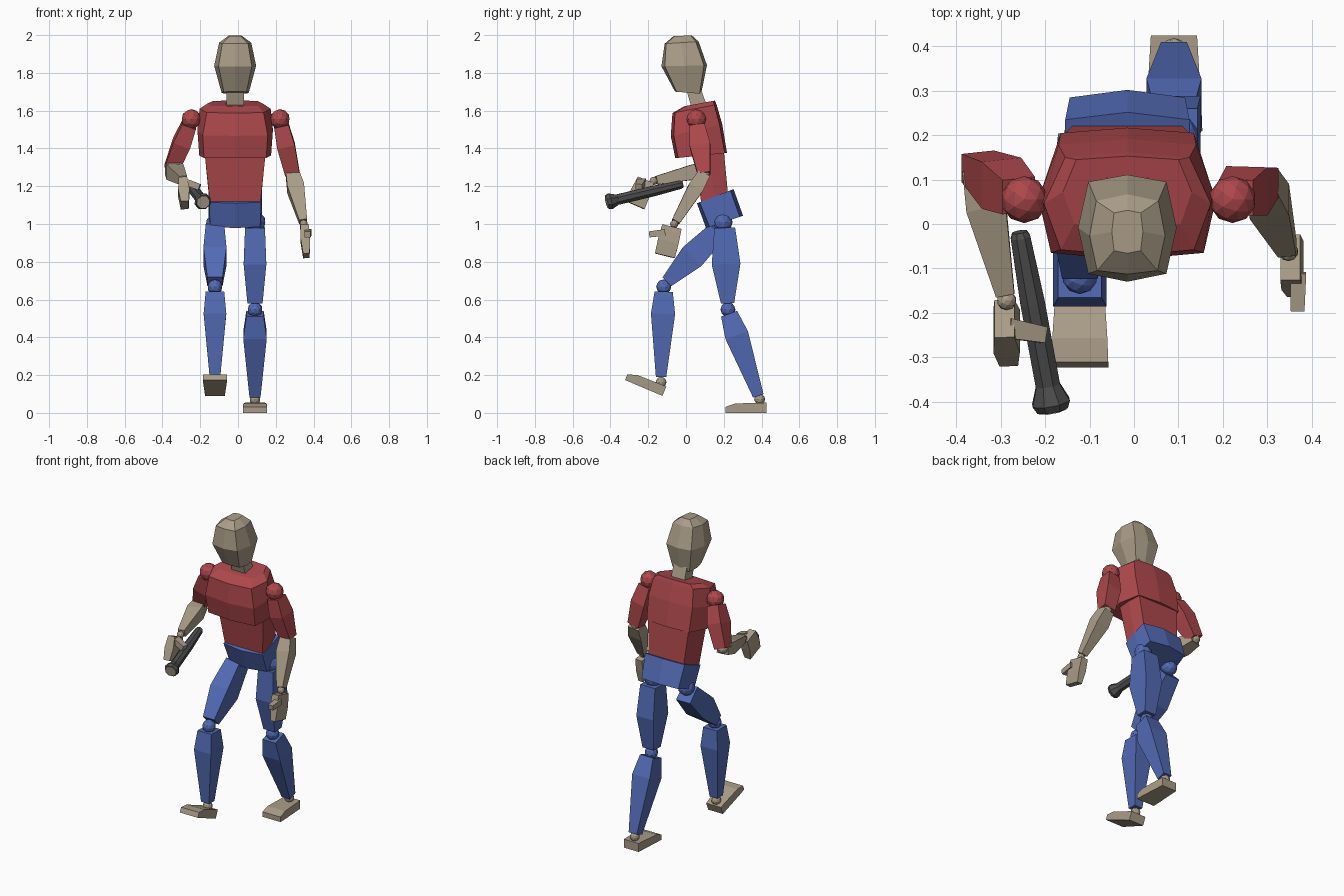
import bpy, bmesh, math
from mathutils import Vector as V

if "Cube" in bpy.data.objects:
    bpy.data.objects.remove(bpy.data.objects["Cube"])

CX = -0.015  # body centre line


def material(name, rgb):
    m = bpy.data.materials.new(name)
    m.diffuse_color = (*rgb, 1)
    m.use_nodes = True
    m.node_tree.nodes["Principled BSDF"].inputs["Base Color"].default_value = m.diffuse_color
    return m


SKIN = material("tan", (0.40, 0.335, 0.245))
RED = material("red", (0.42, 0.065, 0.072))
BLUE = material("blue", (0.085, 0.145, 0.46))
GREY = material("dark_grey", (0.075, 0.075, 0.077))


def add(name, bm, mat):
    bmesh.ops.recalc_face_normals(bm, faces=bm.faces)
    me = bpy.data.meshes.new(name)
    bm.to_mesh(me)
    bm.free()
    me.materials.append(mat)
    ob = bpy.data.objects.new(name, me)
    bpy.context.collection.objects.link(ob)
    return ob


def loft(name, rings, mat):
    """Skin a list of point rings and cap both ends."""
    bm = bmesh.new()
    vs = [[bm.verts.new(p) for p in r] for r in rings]
    n = len(vs[0])
    for a, b in zip(vs, vs[1:]):
        for i in range(n):
            j = (i + 1) % n
            bm.faces.new((a[i], a[j], b[j], b[i]))
    bm.faces.new(vs[0])
    bm.faces.new(vs[-1])
    return add(name, bm, mat)


def section(front, back, wf, wm, wb, bulge=(0.0, 0.0), mid=None):
    """Eight point body section; front and back are (y, z)."""
    f, b = V((0, *front)), V((0, *back))
    m = V((0, *mid)) if mid else (f + b) / 2
    d = (b - f).normalized()
    fc, bc = f - d * bulge[0], b + d * bulge[1]
    pts = [(-wf, f), (0, fc), (wf, f), (wm, m), (wb, b), (0, bc), (-wb, b), (-wm, m)]
    return [V((CX + x, p.y, p.z)) for x, p in pts]


def limb(name, p0, p1, stations, mat, side=(1, 0, 0)):
    """Four sided limb; stations are (t, width along side, depth)."""
    p0, p1 = V(p0), V(p1)
    ax = (p1 - p0).normalized()
    u = V(side)
    u = (u - ax * u.dot(ax)).normalized()
    v = ax.cross(u)
    rings = []
    for t, w, d in stations:
        c = p0.lerp(p1, t)
        rings.append([c + u * w / 2 * a + v * d / 2 * b
                      for a, b in ((-1, -1), (1, -1), (1, 1), (-1, 1))])
    return loft(name, rings, mat)


def ball(name, c, r, mat):
    bm = bmesh.new()
    bmesh.ops.create_icosphere(bm, subdivisions=2, radius=r)
    bmesh.ops.translate(bm, verts=bm.verts, vec=c)
    return add(name, bm, mat)


def foot(name, x, heel, pitch):
    """Wedge foot from the heel's (y, z), toe raised by pitch."""
    a = math.radians(pitch)
    f, n = V((0, -math.cos(a), math.sin(a))), V((0, math.sin(a), math.cos(a)))
    o = V((x, *heel))
    rings = []
    for s, h, w in ((0, 0.054, 0.052), (0.165, 0.05, 0.062), (0.215, 0.032, 0.064)):
        p = o + f * s
        rings.append([p + V((-w, 0, 0)), p + V((w, 0, 0)),
                      p + V((w, 0, 0)) + n * h, p + V((-w, 0, 0)) + n * h])
    loft(name, rings, SKIN)


# Head and neck
loft("head", [
    section((-0.05, 1.70), (0.072, 1.69), 0.06, 0.072, 0.06, (0.008, 0.008)),
    section((-0.112, 1.835), (0.095, 1.84), 0.088, 0.111, 0.088, (0.018, 0.016)),
    section((-0.105, 1.955), (0.052, 1.965), 0.068, 0.085, 0.07, (0.008, 0.015)),
    section((-0.06, 1.995), (0.025, 1.998), 0.03, 0.035, 0.03, (0.006, 0.006)),
], SKIN)
limb("neck", (CX, 0.07, 1.62), (CX, 0.035, 1.73),
     ((0, 0.095, 0.08), (1, 0.092, 0.075)), SKIN)

# Torso
loft("chest", [
    section((-0.042, 1.35), (0.205, 1.375), 0.165, 0.19, 0.15, (0.015, 0.012)),
    section((-0.065, 1.47), (0.178, 1.525), 0.172, 0.2, 0.155, (0.016, 0.014)),
    section((-0.058, 1.59), (0.15, 1.63), 0.15, 0.188, 0.14, (0.014, 0.012)),
    section((0.0, 1.625), (0.145, 1.652), 0.12, 0.145, 0.115, (0.01, 0.008)),
], RED)
loft("abdomen", [
    section((0.085, 1.08), (0.225, 1.13), 0.13, 0.135, 0.12),
    section((0.045, 1.36), (0.20, 1.39), 0.16, 0.16, 0.145),
], RED)
loft("pelvis", [
    section((0.125, 0.985), (0.285, 1.038), 0.132, 0.142, 0.13, (0.02, 0.018)),
    section((0.072, 1.115), (0.235, 1.178), 0.138, 0.142, 0.14, (0.015, 0.018)),
], BLUE)

# Forward leg
X = -0.122
ball("front_hip", (X, 0.17, 1.0), 0.05, BLUE)
limb("front_thigh", (X, 0.165, 0.96), (X, -0.1, 0.695),
     ((0, 0.098, 0.11), (0.5, 0.122, 0.14), (1, 0.08, 0.066)), BLUE)
ball("front_knee", (X, -0.118, 0.667), 0.04, BLUE)
limb("front_shin", (X, -0.118, 0.642), (X, -0.132, 0.19),
     ((0, 0.098, 0.096), (0.26, 0.12, 0.128), (1, 0.056, 0.055)), BLUE)
ball("front_ankle", (X, -0.132, 0.162), 0.029, SKIN)
foot("front_foot", X, (-0.125, 0.09), 23)

# Trailing leg
X = 0.09
ball("rear_hip", (X + 0.005, 0.195, 1.01), 0.052, BLUE)
limb("rear_thigh", (X, 0.205, 0.98), (X, 0.22, 0.58),
     ((0, 0.105, 0.11), (0.48, 0.12, 0.152), (1, 0.08, 0.07)), BLUE)
ball("rear_knee", (X, 0.222, 0.547), 0.04, BLUE)
limb("rear_shin", (X, 0.228, 0.525), (X, 0.383, 0.09),
     ((0, 0.092, 0.09), (0.26, 0.124, 0.126), (1, 0.058, 0.058)), BLUE)
ball("rear_ankle", (X, 0.39, 0.072), 0.029, SKIN)
foot("rear_foot", X, (0.425, 0.0), 0)

# Arms: shoulder, elbow, wrist for each side
for side, sh, el, wr in (
        ("hanging", (0.222, 0.055, 1.555), (0.288, 0.095, 1.265), (0.348, -0.062, 1.0)),
        ("holding", (-0.247, 0.055, 1.555), (-0.352, 0.13, 1.295), (-0.287, -0.172, 1.228))):
    s, e, w = V(sh), V(el), V(wr)
    ball(side + "_shoulder", s, 0.053, RED)
    limb(side + "_upper_arm", s.lerp(e, 0.12), e,
         ((0, 0.078, 0.08), (0.42, 0.095, 0.11), (1, 0.078, 0.066)), RED)
    ball(side + "_elbow", e, 0.032, SKIN)
    limb(side + "_forearm", e, e.lerp(w, 0.95),
         ((0, 0.07, 0.066), (0.3, 0.09, 0.082), (1, 0.042, 0.045)), SKIN)
    ball(side + "_wrist", w, 0.022, SKIN)

# Hands
limb("hanging_palm", (0.352, -0.075, 0.985), (0.362, -0.112, 0.832),
     ((0, 0.045, 0.105), (0.5, 0.05, 0.112), (1, 0.034, 0.108)), SKIN)
limb("hanging_thumb", (0.37, -0.11, 0.955), (0.368, -0.195, 0.945),
     ((0, 0.036, 0.035), (1, 0.032, 0.032)), SKIN)
limb("holding_palm", (-0.292, -0.213, 1.232), (-0.282, -0.27, 1.1),
     ((0, 0.045, 0.092), (0.5, 0.06, 0.105), (1, 0.042, 0.11)), SKIN)
limb("holding_thumb", (-0.285, -0.235, 1.225), (-0.203, -0.25, 1.195),
     ((0, 0.045, 0.036), (1, 0.036, 0.034)), SKIN, (0, 1, 0))

# Torch: tail, barrel and flared head around one axis
a, b = V((-0.258, -0.018, 1.211)), V((-0.184, -0.418, 1.116))
ax = (b - a).normalized()
u = ax.cross(V((0, 0, 1))).normalized()
v = ax.cross(u)


def circle(t, r):
    c = a.lerp(b, t)
    return [c + (u * math.cos(k) + v * math.sin(k)) * r
            for k in (math.pi / 8 + i * math.pi / 4 for i in range(8))]


loft("torch_body", [circle(*p) for p in (
    (0, 0.018), (0.03, 0.024), (0.4, 0.03), (0.86, 0.03))], GREY)
loft("torch_head", [circle(*p) for p in (
    (0.85, 0.027), (0.96, 0.046), (1, 0.038))], GREY)
loft("torch_lens", [circle(0.995, 0.034), circle(1.006, 0.034)], SKIN)
